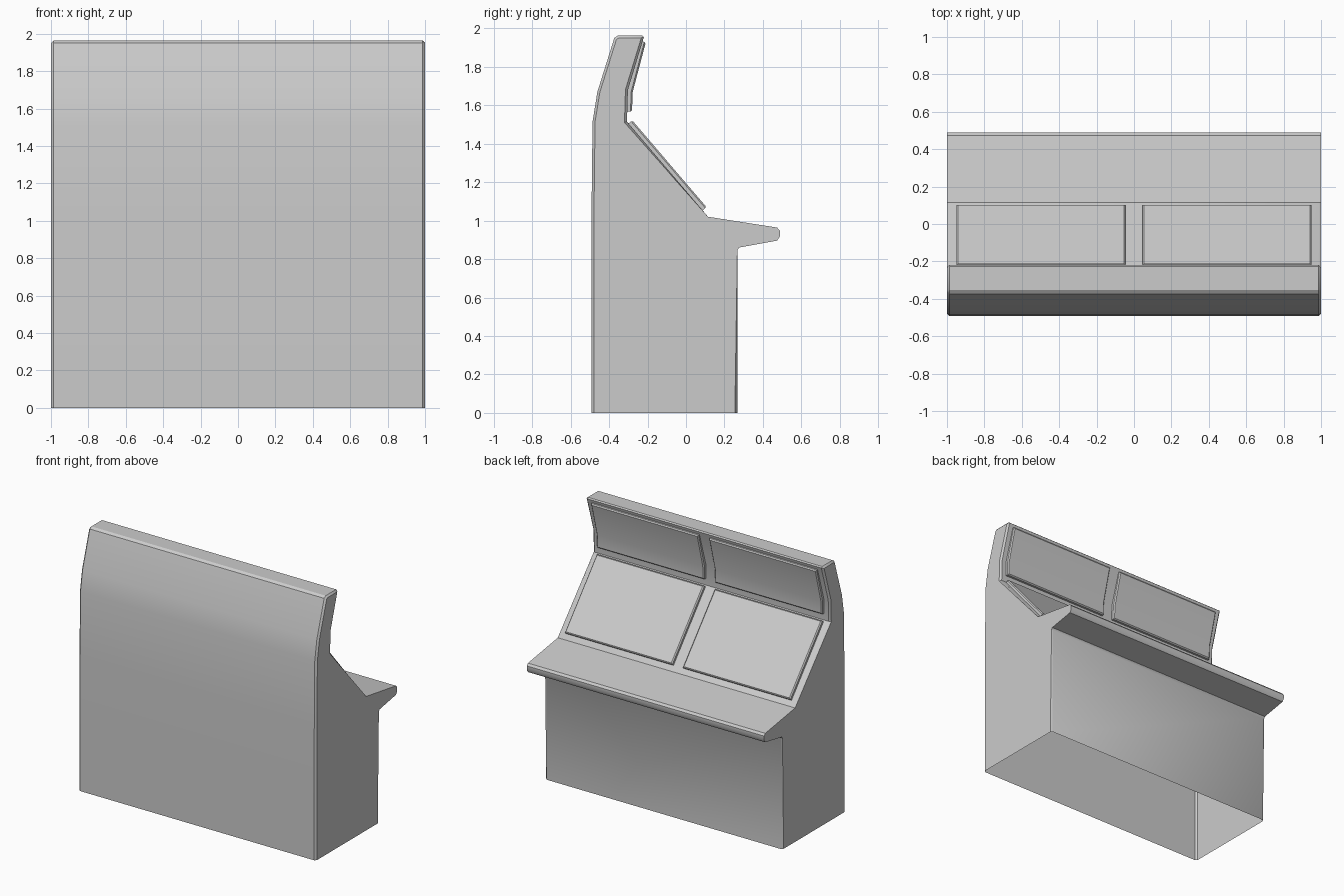
import bpy, bmesh
from mathutils import Vector

if "Cube" in bpy.data.objects:
    bpy.data.objects.remove(bpy.data.objects["Cube"])


def prism(name, outline, x0, x1, open_bottom=False, bevel_test=None, width=0.012):
    """Extrude a (y, z) outline along x, chamfering the edges picked by bevel_test."""
    bm = bmesh.new()
    face = bm.faces.new([bm.verts.new((x0, y, z)) for y, z in outline])
    ext = bmesh.ops.extrude_face_region(bm, geom=[face], use_keep_orig=True)
    for v in ext["geom"]:
        if isinstance(v, bmesh.types.BMVert):
            v.co.x = x1
    if open_bottom:
        low = [f for f in bm.faces if all(v.co.z < 1e-4 for v in f.verts)]
        bmesh.ops.delete(bm, geom=low, context="FACES_ONLY")
        loose = [e for e in bm.edges if not e.link_faces]
        bmesh.ops.delete(bm, geom=loose, context="EDGES")
    bmesh.ops.recalc_face_normals(bm, faces=bm.faces[:])
    if bevel_test:
        edges = [e for e in bm.edges if len(e.link_faces) == 2 and bevel_test(e)]
        bmesh.ops.bevel(bm, geom=edges, offset=width, segments=1,
                        profile=0.5, affect="EDGES")
    me = bpy.data.meshes.new(name)
    bm.to_mesh(me)
    bm.free()
    ob = bpy.data.objects.new(name, me)
    bpy.context.collection.objects.link(ob)
    bpy.ops.object.select_all(action="DESELECT")
    ob.select_set(True)
    bpy.context.view_layer.objects.active = ob
    bpy.ops.object.shade_smooth_by_angle(angle=0.6)
    return ob


# Cabinet: one side outline with desk shelf and curved upper hood
cabinet = [(-0.492, 0), (-0.492, 1.0), (-0.486, 1.515), (-0.461, 1.67),
           (-0.373, 1.95), (-0.354, 1.963), (-0.228, 1.963), (-0.219, 1.955),
           (-0.302, 1.68), (-0.307, 1.515), (0.115, 1.02), (0.474, 0.964),
           (0.488, 0.948), (0.488, 0.917), (0.474, 0.896), (0.276, 0.86),
           (0.267, 0.845), (0.267, 0)]


def cabinet_edge(e):
    a, b = (v.co for v in e.verts)
    along_side = abs(a.x - b.x) < 1e-4
    return along_side and max(a.y, b.y) < 0.27  # the shelf stays sharp


prism("console_cabinet", cabinet, -1, 1, True, cabinet_edge, 0.013)


# Screens: outer path first, then the path that sits on the cabinet
def screen_pair(name, outer, base):
    n = len(outer)
    outline = outer + base[::-1]
    pts = [Vector(p) for p in outer]

    def on_outer(co):
        return any((Vector((co.y, co.z)) - p).length < 1e-4 for p in pts)

    def rim(e):
        a, b = (v.co for v in e.verts)
        if not (on_outer(a) and on_outer(b)):
            return False
        if abs(a.x - b.x) < 1e-4:
            return True
        return any((Vector((a.y, a.z)) - p).length < 1e-4 for p in (pts[0], pts[n - 1]))

    for side, x0, x1 in (("left", -0.95, -0.045), ("right", 0.045, 0.95)):
        prism(f"{name}_{side}", outline, x0, x1, False, rim, 0.008)


screen_pair("desk_screen",
            [(-0.28, 1.522), (0.107, 1.07)],
            [(-0.302, 1.503), (0.083, 1.051)])
screen_pair("upper_screen",
            [(-0.209, 1.928), (-0.277, 1.67), (-0.281, 1.567)],
            [(-0.231, 1.933), (-0.304, 1.675), (-0.308, 1.567)])
